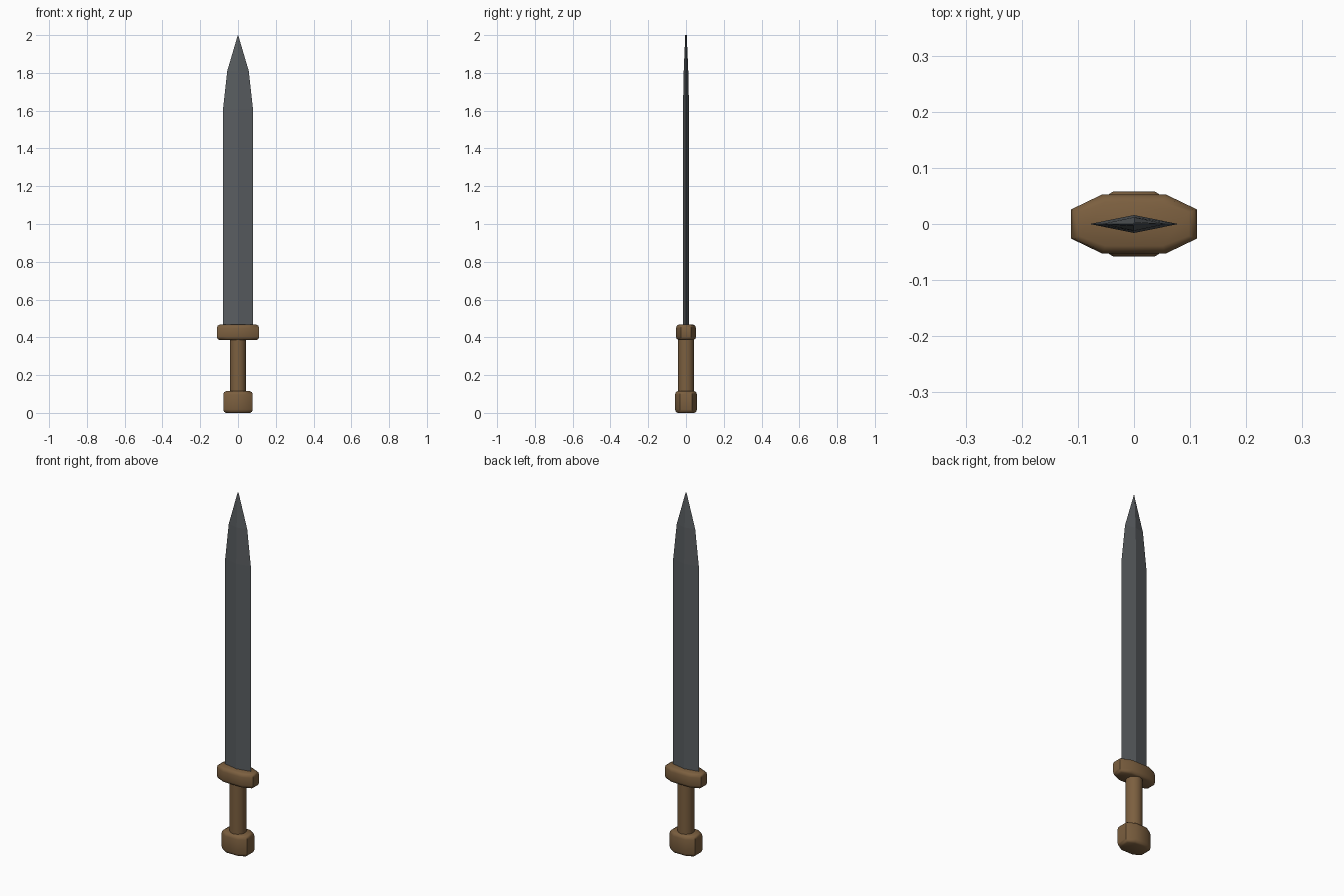
import bpy, bmesh, math

cube = bpy.data.objects.get("Cube")
if cube:
    bpy.data.objects.remove(cube, do_unlink=True)


def material(name, rgb):
    m = bpy.data.materials.new(name)
    m.use_nodes = True
    m.diffuse_color = (*rgb, 1)
    m.node_tree.nodes["Principled BSDF"].inputs["Base Color"].default_value = (*rgb, 1)
    return m


wood = material("brown wood", (0.20, 0.115, 0.05))
steel = material("dark steel", (0.10, 0.11, 0.118))


def loft(name, rings, mat, smooth=None):
    """Bridge equal rings of points, then cap both ends."""
    bm = bmesh.new()
    loops = [[bm.verts.new(p) for p in ring] for ring in rings]
    n = len(loops[0])
    for low, high in zip(loops, loops[1:]):
        for i in range(n):
            j = (i + 1) % n
            bm.faces.new((low[i], low[j], high[j], high[i]))
    bm.faces.new(loops[0][::-1])
    bm.faces.new(loops[-1])
    bmesh.ops.recalc_face_normals(bm, faces=bm.faces)
    mesh = bpy.data.meshes.new(name)
    bm.to_mesh(mesh)
    bm.free()
    mesh.materials.append(mat)
    obj = bpy.data.objects.new(name, mesh)
    bpy.context.collection.objects.link(obj)
    if smooth:
        bpy.ops.object.select_all(action="DESELECT")
        obj.select_set(True)
        bpy.context.view_layer.objects.active = obj
        bpy.ops.object.shade_smooth_by_angle(angle=math.radians(smooth))
    return obj


def octagon(outer, inner, z, inset=0):
    """Stretched octagon from its end corner and its side corner."""
    (ax, ay), (bx, by) = outer, inner
    ax, by = ax - inset, by - inset
    ay, bx = ay - inset * 0.35, bx - inset * 0.35
    return [(ax, -ay, z), (ax, ay, z), (bx, by, z), (-bx, by, z),
            (-ax, ay, z), (-ax, -ay, z), (-bx, -by, z), (bx, -by, z)]


def rounded_block(name, outer, inner, bottom, top, bevel):
    steps = [(bottom, bevel), (bottom + bevel * 0.4, bevel * 0.3), (bottom + bevel * 1.3, 0),
             (top - bevel * 1.3, 0), (top - bevel * 0.4, bevel * 0.3), (top, bevel)]
    return loft(name, [octagon(outer, inner, z, i) for z, i in steps], wood, 50)


# Pommel and crossguard
rounded_block("pommel", (0.078, 0.032), (0.037, 0.058), 0, 0.115, 0.014)
rounded_block("guard", (0.112, 0.026), (0.056, 0.053), 0.386, 0.467, 0.014)

# Round grip
SIDES = 12
loft("grip", [[(0.043 * math.cos(math.tau * i / SIDES), 0.043 * math.sin(math.tau * i / SIDES), z)
               for i in range(SIDES)] for z in (0.10, 0.40)], wood, 40)

# Diamond section blade: height, half width, half thickness
sections = [(0.45, 0.079, 0.016), (1.61, 0.079, 0.016), (1.81, 0.057, 0.012), (2.0, 0.001, 0.004)]
loft("blade", [[(w, 0, z), (0, t, z), (-w, 0, z), (0, -t, z)] for z, w, t in sections], steel)
